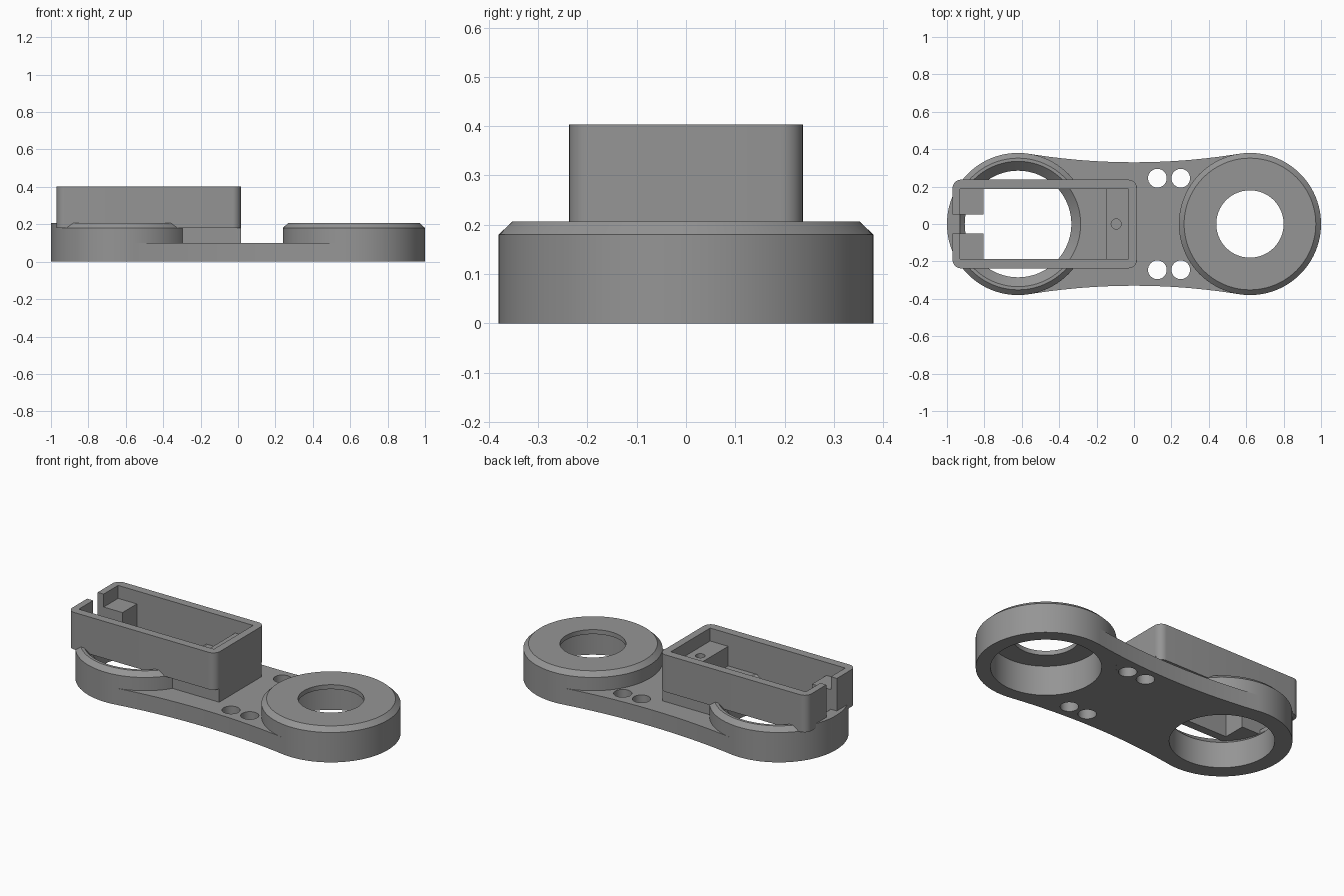
import bpy, bmesh, math
from math import sin, cos, pi, radians

if "Cube" in bpy.data.objects:
    bpy.data.objects.remove(bpy.data.objects["Cube"])

grey = bpy.data.materials.new("mid_grey")
grey.diffuse_color = (0.3, 0.3, 0.3, 1)
grey.use_nodes = True
grey.node_tree.nodes["Principled BSDF"].inputs["Base Color"].default_value = grey.diffuse_color


def finish(name, bm, mat=True):
    bmesh.ops.recalc_face_normals(bm, faces=bm.faces)
    me = bpy.data.meshes.new(name)
    bm.to_mesh(me)
    bm.free()
    ob = bpy.data.objects.new(name, me)
    bpy.context.collection.objects.link(ob)
    if mat:
        me.materials.append(grey)
    return ob


def prism(name, pts, z0, z1, mat=True):
    """Extrude a flat outline from z0 to z1."""
    bm = bmesh.new()
    face = bm.faces.new([bm.verts.new((x, y, z0)) for x, y in pts])
    ext = bmesh.ops.extrude_face_region(bm, geom=[face])["geom"]
    bmesh.ops.translate(bm, vec=(0, 0, z1 - z0),
                        verts=[v for v in ext if isinstance(v, bmesh.types.BMVert)])
    return finish(name, bm, mat)


def arc(cx, cy, r, a0, a1, n):
    return [(cx + r * cos(radians(a0 + (a1 - a0) * i / n)),
             cy + r * sin(radians(a0 + (a1 - a0) * i / n))) for i in range(n + 1)]


def circle(cx, cy, r, n=48):
    return arc(cx, cy, r, 0, 360 - 360 / n, n - 1)


def rect(x0, x1, y0, y1):
    return [(x0, y0), (x1, y0), (x1, y1), (x0, y1)]


def lathe(name, cx, profile, n=96):
    """Revolve a closed (radius, z) profile about a vertical axis at cx."""
    bm = bmesh.new()
    rings = [[bm.verts.new((cx + r * cos(2 * pi * i / n), r * sin(2 * pi * i / n), z))
              for r, z in profile] for i in range(n)]
    m = len(profile)
    for i in range(n):
        a, b = rings[i], rings[(i + 1) % n]
        for j in range(m):
            k = (j + 1) % m
            bm.faces.new((a[j], b[j], b[k], a[k]))
    return finish(name, bm)


def cut(ob, *outlines):
    """Subtract prisms given as (outline, z0, z1)."""
    for pts, z0, z1 in outlines:
        cutter = prism("cutter", pts, z0, z1, False)
        mod = ob.modifiers.new("cut", 'BOOLEAN')
        mod.operation, mod.solver, mod.object = 'DIFFERENCE', 'EXACT', cutter
        bpy.context.view_layer.objects.active = ob
        bpy.ops.object.modifier_apply(modifier=mod.name)
        bpy.data.objects.remove(cutter)


CX, R, TOP, SHOULDER = 0.62, 0.38, 0.207, 0.18

# Bearing ring with a stepped bore, and open ring with a flared bore
outer = [(R, 0), (R, SHOULDER), (0.352, TOP)]
lathe("bearing_ring", CX, outer + [(0.18, TOP), (0.18, 0.18), (0.30, 0.18), (0.30, 0)])
lathe("open_ring", -CX, outer + [(0.335, TOP), (0.285, 0.157), (0.285, 0)])

# Square-edged part of the open ring under the end of the housing
prism("ring_lip", arc(-CX, 0, R, 141.4, 218.6, 24) + arc(-CX, 0, 0.345, 218.6, 141.4, 24),
      SHOULDER - 0.002, TOP)

# Waisted plate joining the rings, its sides tangent to both
RW, YW = 3.49, 3.82
a = math.degrees(math.asin(CX / (RW + R)))
t = 90 + a
waist = arc(0, YW, RW, 270 - a, 270 + a, 32)
waist += arc(CX, 0, R, t, 360 - t, 40)[1:]
waist += arc(0, -YW, RW, 90 - a, 90 + a, 32)[1:]
waist += arc(-CX, 0, R, t - 180, 180 - t, 40)[1:-1][::1]
plate = prism("waist_plate", waist, 0, 0.10)
cut(plate, *[(circle(x, s * 0.245, 0.05, 32), -0.1, 0.3)
             for x in (0.125, 0.25) for s in (-1, 1)])

# Housing: rounded open frame with a cable slot in the end wall
x0, x1, yb, c = -0.97, 0.015, 0.237, 0.045
body = []
for cx, cy, a0 in ((x1 - c, yb - c, 0), (x0 + c, yb - c, 90),
                   (x0 + c, -yb + c, 180), (x1 - c, -yb + c, 270)):
    body += arc(cx, cy, c, a0, a0 + 90, 8)
housing = prism("housing", body, SHOULDER, 0.403)
cut(housing, (rect(-0.93, -0.03, -0.187, 0.187), 0.1, 0.5),
    (rect(-1.1, -0.9, -0.05, 0.05), TOP, 0.5))

# Base under the housing, trimmed round the open ring's bore
base = prism("housing_base", rect(-0.42, x1, -0.2, 0.2), 0.098, TOP)
cut(base, (circle(-CX, 0, 0.345, 96), 0, 0.5))

# Mounting ledges inside the housing
ledge = prism("screw_ledge", rect(-0.15, -0.028, -0.189, 0.189), 0.2, 0.325)
cut(ledge, (circle(-0.095, 0, 0.027, 24), 0.22, 0.5))
for s, side in ((-1, "front"), (1, "back")):
    ys = sorted((s * 0.05, s * 0.189))
    prism(side + "_end_ledge", rect(-0.932, -0.805, *ys), SHOULDER, 0.325)

# Smooth the round walls and keep the edges sharp
bpy.ops.object.select_all(action='DESELECT')
for ob in bpy.context.scene.objects:
    ob.select_set(True)
    bpy.context.view_layer.objects.active = ob
bpy.ops.object.shade_smooth_by_angle(angle=radians(25))
